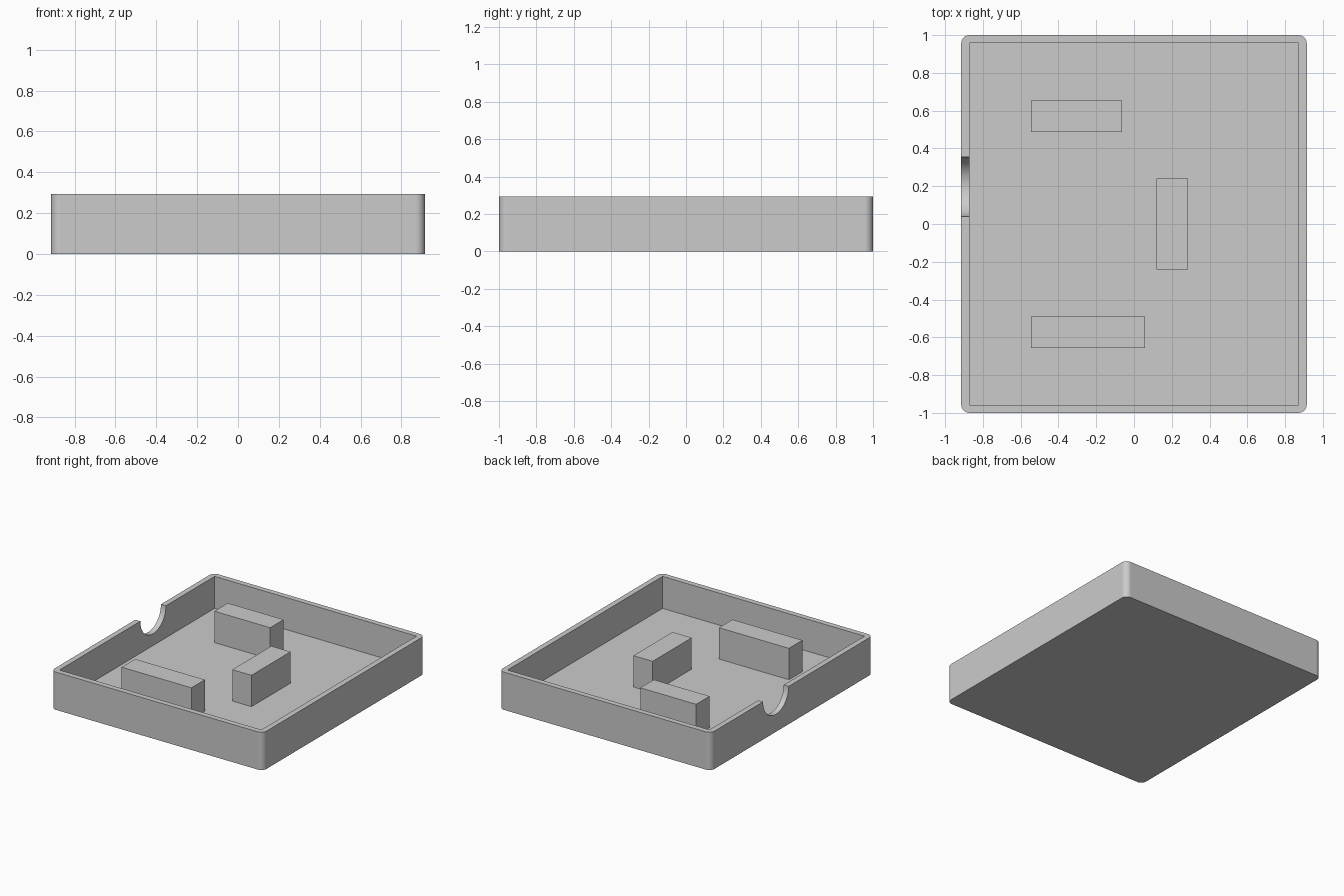
import bpy
import bmesh
from math import radians
from mathutils import Matrix, Vector

if "Cube" in bpy.data.objects:
    bpy.data.objects.remove(bpy.data.objects["Cube"], do_unlink=True)

WIDTH, DEPTH, HEIGHT = 1.83, 2.0, 0.295
WALL = 0.043
FLOOR = 0.045
BLOCK_TOP = 0.29

grey = bpy.data.materials.new("plain grey")
grey.use_nodes = True
grey.diffuse_color = (0.6, 0.6, 0.6, 1)
grey.node_tree.nodes["Principled BSDF"].inputs["Base Color"].default_value = (0.6, 0.6, 0.6, 1)


def finish(name, bm):
    mesh = bpy.data.meshes.new(name)
    bm.to_mesh(mesh)
    bm.free()
    mesh.materials.append(grey)
    obj = bpy.data.objects.new(name, mesh)
    bpy.context.collection.objects.link(obj)
    return obj


def box(name, low, high, corner=0):
    """Box between two corners, optionally with rounded upright edges."""
    low, high = Vector(low), Vector(high)
    bm = bmesh.new()
    bmesh.ops.create_cube(bm, size=1, matrix=Matrix.Translation((low + high) / 2)
                          @ Matrix.Diagonal((*(high - low), 1)))
    if corner:
        upright = [e for e in bm.edges
                   if abs(e.verts[0].co.z - e.verts[1].co.z) > 0.01]
        bmesh.ops.bevel(bm, geom=upright, offset=corner, segments=8,
                        profile=0.5, affect='EDGES')
    return finish(name, bm)


def cut(target, cutter):
    """Subtract the cutter from the target and remove the cutter."""
    cutter.hide_render = True
    mod = target.modifiers.new("cut", 'BOOLEAN')
    mod.operation = 'DIFFERENCE'
    mod.solver = 'EXACT'
    mod.object = cutter
    bpy.context.view_layer.objects.active = target
    bpy.ops.object.modifier_apply(modifier=mod.name)
    bpy.data.objects.remove(cutter, do_unlink=True)


# Tray shell: rounded outside, square-cornered pocket inside
hx, hy = WIDTH / 2, DEPTH / 2
tray = box("tray", (-hx, -hy, 0), (hx, hy, HEIGHT), corner=0.045)
cut(tray, box("pocket_cutter", (WALL - hx, WALL - hy, FLOOR),
              (hx - WALL, hy - WALL, HEIGHT + 0.2)))

# Half-round cable notch in the right wall
bm = bmesh.new()
bmesh.ops.create_cone(bm, cap_ends=True, segments=64, radius1=0.158,
                      radius2=0.158, depth=0.2,
                      matrix=Matrix.Translation((-hx, 0.198, HEIGHT))
                      @ Matrix.Rotation(radians(90), 4, 'Y'))
cut(tray, finish("notch_cutter", bm))

# Smooth rounded corners and notch, crisp edges elsewhere
bpy.ops.object.select_all(action='DESELECT')
tray.select_set(True)
bpy.context.view_layer.objects.active = tray
bpy.ops.object.shade_smooth_by_angle(angle=radians(30))
weighted = tray.modifiers.new("flat walls", 'WEIGHTED_NORMAL')
weighted.keep_sharp = True

# Upright blocks standing on the floor
blocks = {
    "back_block": (-0.545, 0.487, -0.063, 0.653),
    "side_block": (0.12, -0.242, 0.286, 0.24),
    "front_block": (-0.545, -0.657, 0.058, -0.491),
}
for name, (x0, y0, x1, y1) in blocks.items():
    box(name, (x0, y0, FLOOR - 0.01), (x1, y1, BLOCK_TOP))
